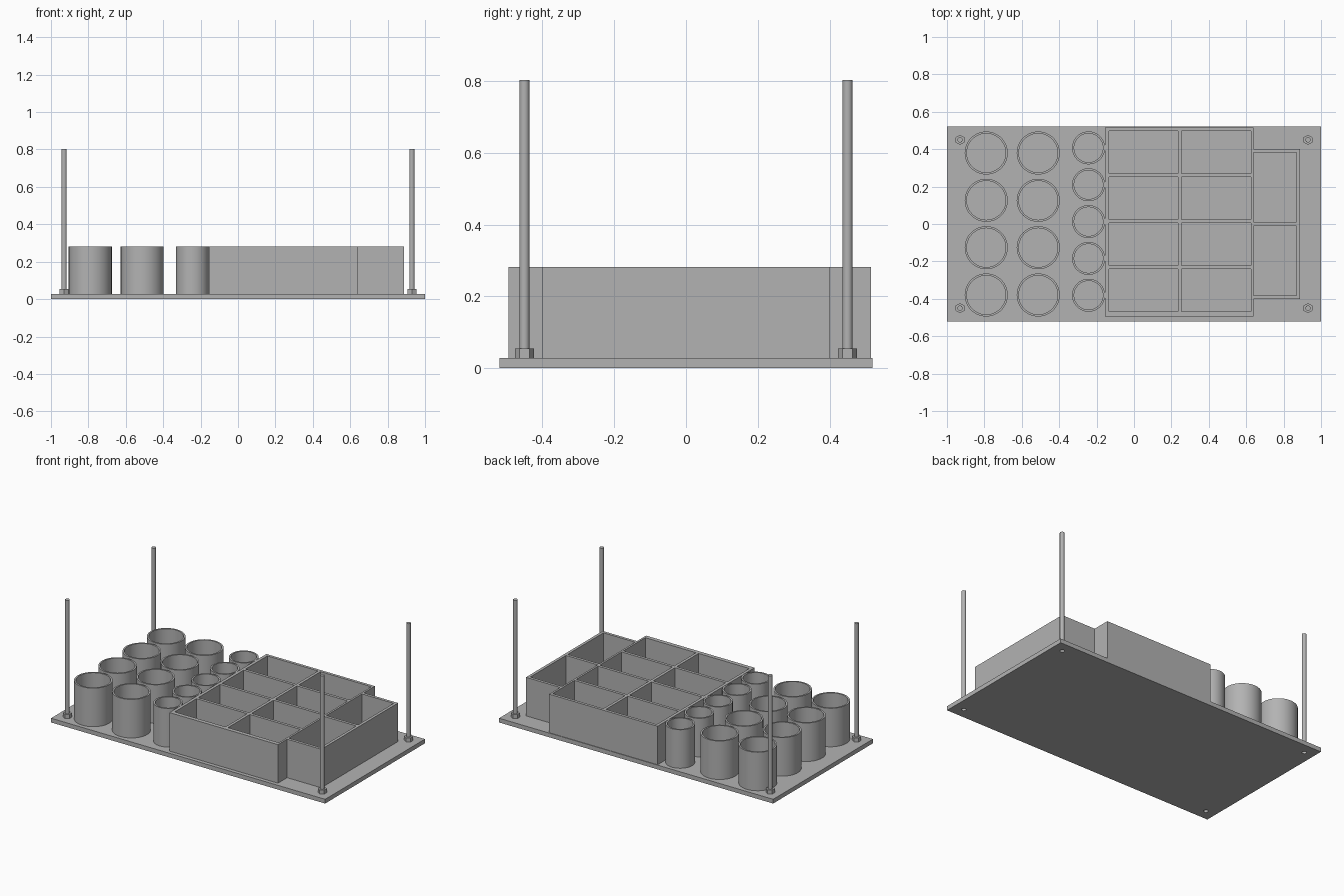
import bpy
import bmesh
from math import radians

if "Cube" in bpy.data.objects:
    bpy.data.objects.remove(bpy.data.objects["Cube"], do_unlink=True)

BASE, RIM, ROD_TOP = 0.028, 0.282, 0.803
WALL = 0.019

grey = bpy.data.materials.new("plain grey")
grey.use_nodes = True
grey.diffuse_color = (0.45, 0.45, 0.45, 1)
grey.node_tree.nodes["Principled BSDF"].inputs["Base Color"].default_value = grey.diffuse_color


def finish(name, bm, smooth=False):
    bmesh.ops.recalc_face_normals(bm, faces=bm.faces)
    mesh = bpy.data.meshes.new(name)
    bm.to_mesh(mesh)
    bm.free()
    mesh.materials.append(grey)
    ob = bpy.data.objects.new(name, mesh)
    bpy.context.collection.objects.link(ob)
    bpy.ops.object.select_all(action="DESELECT")
    ob.select_set(True)
    bpy.context.view_layer.objects.active = ob
    if smooth:
        bpy.ops.object.shade_smooth_by_angle(angle=radians(35))
    return ob


def prism(name, x, y, z0, z1, radius, sides, smooth=True):
    bm = bmesh.new()
    bmesh.ops.create_cone(bm, cap_ends=True, segments=sides, radius1=radius,
                          radius2=radius, depth=z1 - z0)
    bmesh.ops.translate(bm, verts=bm.verts, vec=(x, y, (z0 + z1) / 2))
    return finish(name, bm, smooth)


def cup(name, x, y, radius, wall=0.011, sides=64):
    # Open tube standing on the base plate
    bm = bmesh.new()
    rings = []
    for r, z in ((radius, BASE), (radius, RIM), (radius - wall, RIM), (radius - wall, BASE)):
        made = bmesh.ops.create_circle(bm, segments=sides, radius=r)["verts"]
        bmesh.ops.translate(bm, verts=made, vec=(x, y, z))
        rings.append(made)
    for a, b in zip(rings, rings[1:] + rings[:1]):
        for i in range(sides):
            j = (i + 1) % sides
            bm.faces.new((a[i], a[j], b[j], b[i]))
    return finish(name, bm, True)


def tray(name, xs, ys, first_pocket):
    # Wall plan from grid lines, with every other cell left open, then raised
    bm = bmesh.new()
    grid = [[bm.verts.new((x, y, BASE)) for y in ys] for x in xs]
    for i in range(len(xs) - 1):
        for j in range(len(ys) - 1):
            if i % 2 == first_pocket and j % 2 == 1:
                continue
            bm.faces.new((grid[i][j], grid[i + 1][j], grid[i + 1][j + 1], grid[i][j + 1]))
    raised = bmesh.ops.extrude_face_region(bm, geom=bm.faces[:], use_keep_orig=True)["geom"]
    bmesh.ops.translate(bm, vec=(0, 0, RIM - BASE),
                        verts=[g for g in raised if isinstance(g, bmesh.types.BMVert)])
    return finish(name, bm)


def lines(start, first_wall, pocket, count, last_wall):
    # Grid lines: wall, pocket, wall, pocket, ... wall
    out = [start, start + first_wall]
    for k in range(count):
        out.append(out[-1] + pocket)
        out.append(out[-1] + (WALL if k < count - 1 else last_wall))
    return out


# Base plate
bm = bmesh.new()
bmesh.ops.create_cube(bm, size=1)
bmesh.ops.scale(bm, verts=bm.verts, vec=(2, 1.04, BASE))
bmesh.ops.translate(bm, verts=bm.verts, vec=(0, 0, BASE / 2))
plate = finish("base_plate", bm)

# Corner rods, nuts and the holes under them
for sx, side in ((1, "left"), (-1, "right")):
    for sy, end in ((-1, "front"), (1, "back")):
        x, y = sx * 0.93, sy * 0.45
        tag = end + "_" + side
        cutter = prism("hole_cutter", x, y, -BASE, 2 * BASE, 0.014, 24, False)
        cutter.hide_render = True
        mod = plate.modifiers.new("hole", "BOOLEAN")
        mod.operation = "DIFFERENCE"
        mod.solver = "EXACT"
        mod.object = cutter
        bpy.context.view_layer.objects.active = plate
        bpy.ops.object.modifier_apply(modifier=mod.name)
        bpy.data.objects.remove(cutter, do_unlink=True)
        prism("nut_" + tag, x, y, BASE, 0.055, 0.027, 6, False)
        prism("rod_" + tag, x, y, BASE, ROD_TOP, 0.014, 24)

# Round cups
for x, column in ((-0.79, "outer"), (-0.512, "inner")):
    for k in range(4):
        cup(f"large_cup_{column}_{k + 1}", x, (k - 1.5) * 0.253, 0.115)
for k in range(5):
    cup(f"small_cup_{k + 1}", -0.243, 0.013 + (k - 2) * 0.197, 0.088)

# Compartment trays
tray("main_tray", lines(-0.154, 0.02, 0.37, 2, 0.013),
     lines(-0.495, 0.027, 0.227, 4, WALL), 1)
tray("side_tray", [0.637, 0.869, 0.888], lines(-0.4, WALL, 0.3715, 2, WALL), 0)
